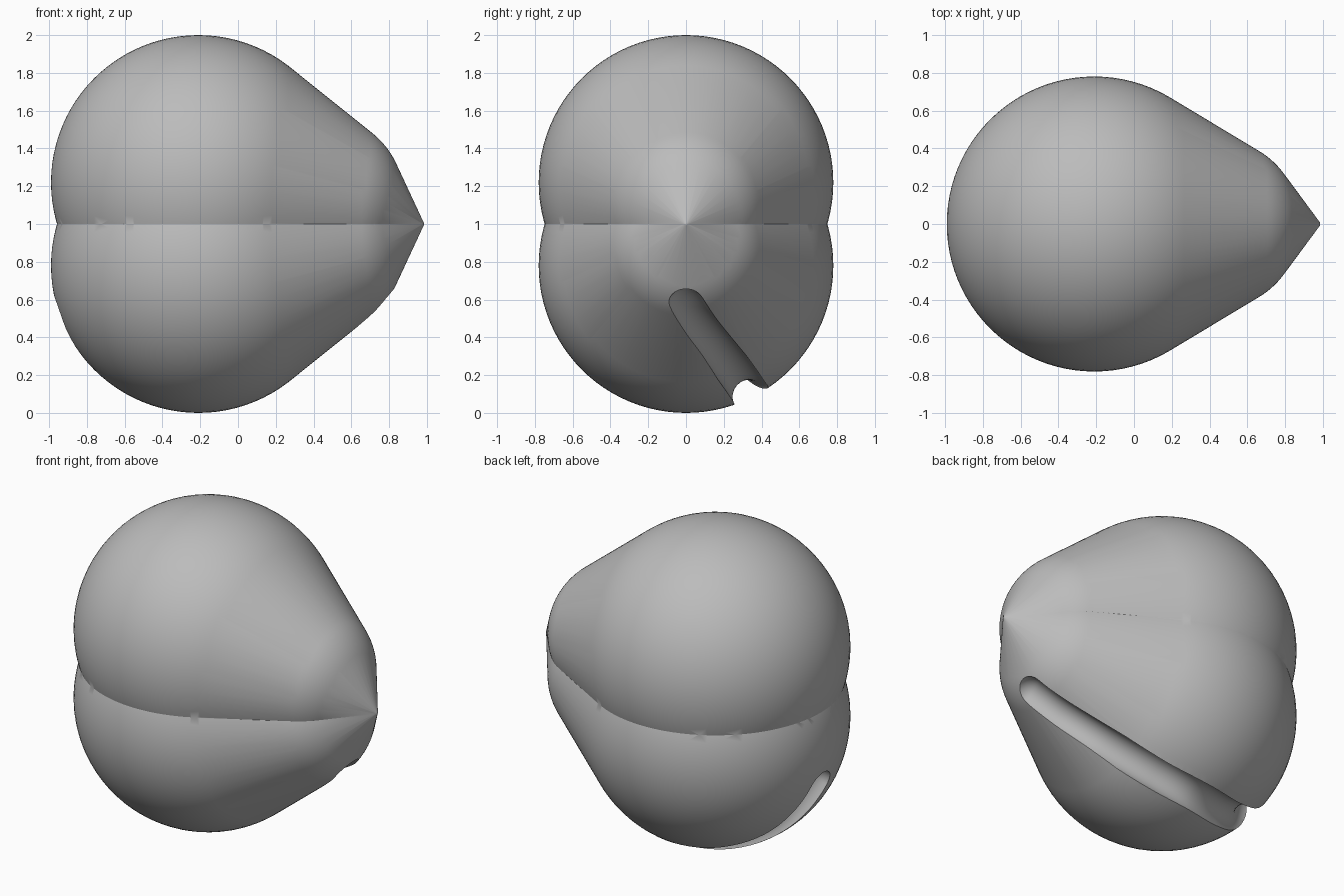
import bpy, bmesh, math
from mathutils import Vector, Matrix

if "Cube" in bpy.data.objects:
    bpy.data.objects.remove(bpy.data.objects["Cube"], do_unlink=True)

grey = bpy.data.materials.new("plain_grey")
grey.use_nodes = True
colour = (0.5, 0.5, 0.5, 1)
grey.diffuse_color = colour
grey.node_tree.nodes["Principled BSDF"].inputs["Base Color"].default_value = colour

SEAM = 1.0
GROOVE_RADIUS = 0.1


def link(name, data):
    obj = bpy.data.objects.new(name, data)
    bpy.context.scene.collection.objects.link(obj)
    return obj


def activate(obj):
    bpy.ops.object.select_all(action='DESELECT')
    obj.select_set(True)
    bpy.context.view_layer.objects.active = obj


# Upper lobe: large ball, small ball and pointed tip wrapped in one skin
bm = bmesh.new()
turn = Matrix.Rotation(math.pi / 2, 4, 'Y')
for x, z, radius, segments in ((-0.21, 1.22, 0.78, 96), (0.43, 1.13, 0.45, 96), (0.967, 1.0, 0.018, 24)):
    bmesh.ops.create_uvsphere(bm, u_segments=segments, v_segments=segments // 2, radius=radius,
                              matrix=Matrix.Translation((x, 0, z)) @ turn)
hull = bmesh.ops.convex_hull(bm, input=bm.verts[:])
inner = {g for g in hull["geom_interior"] + hull["geom_unused"] if isinstance(g, bmesh.types.BMVert)}
bmesh.ops.delete(bm, geom=list(inner), context='VERTS')
skin = {f for f in hull["geom"] if isinstance(f, bmesh.types.BMFace) and f.is_valid}
bmesh.ops.delete(bm, geom=[f for f in bm.faces if f not in skin], context='FACES')

# Trim at the seam and mirror to make the lower lobe
bmesh.ops.bisect_plane(bm, geom=bm.verts[:] + bm.edges[:] + bm.faces[:], plane_co=(0, 0, SEAM),
                       plane_no=(0, 0, 1), clear_inner=True, dist=0.0005)
for v in bm.verts:
    if abs(v.co.z - SEAM) < 0.001:
        v.co.z = SEAM
copy = bmesh.ops.duplicate(bm, geom=bm.verts[:] + bm.edges[:] + bm.faces[:])["geom"]
for v in copy:
    if isinstance(v, bmesh.types.BMVert):
        v.co.z = 2 * SEAM - v.co.z
bmesh.ops.reverse_faces(bm, faces=[f for f in copy if isinstance(f, bmesh.types.BMFace)])
bmesh.ops.remove_doubles(bm, verts=bm.verts[:], dist=0.0005)
bmesh.ops.recalc_face_normals(bm, faces=bm.faces[:])
mesh = bpy.data.meshes.new("body")
bm.to_mesh(mesh)
bm.free()
mesh.materials.append(grey)
body = link("body", mesh)

# Path of the curved groove along the underside
path = [Vector(p) for p in ((0.80, 0, 0.56), (0.65, 0.08, 0.44), (0.40, 0.21, 0.28), (0.08, 0.31, 0.15),
                            (-0.21, 0.345, 0.08), (-0.50, 0.27, 0.10), (-0.75, 0.14, 0.23), (-0.93, 0, 0.53))]
padded = [2 * path[0] - path[1]] + path + [2 * path[-1] - path[-2]]
samples = []
for a, b, c, d in zip(padded, padded[1:], padded[2:], padded[3:]):
    for i in range(24):
        t = i / 24
        samples.append(0.5 * (2 * b + (c - a) * t + (2 * a - 5 * b + 4 * c - d) * t ** 2
                              + (3 * b - a - 3 * c + d) * t ** 3))
samples.append(path[-1])
# Lengthen both ends so the rounded caps lie beyond the path
for end, step in ((0, samples[0] - samples[1]), (-1, samples[-1] - samples[-2])):
    extra = [samples[end] + step.normalized() * GROOVE_RADIUS * k / 12 for k in range(1, 13)]
    samples = extra[::-1] + samples if end == 0 else samples + extra
lengths = [0]
for p, q in zip(samples, samples[1:]):
    lengths.append(lengths[-1] + (q - p).length)

# Round-ended tube used as the cutter
curve = bpy.data.curves.new("groove_cutter", 'CURVE')
curve.dimensions = '3D'
curve.bevel_depth = GROOVE_RADIUS
curve.bevel_resolution = 10
curve.use_fill_caps = True
spline = curve.splines.new('POLY')
spline.points.add(len(samples) - 1)
for point, co, s in zip(spline.points, samples, lengths):
    inset = min(s, lengths[-1] - s) / GROOVE_RADIUS
    point.co = (*co, 1)
    point.radius = max(0.05, math.sqrt(max(0, 1 - max(0, 1 - inset) ** 2)))
cutter = link("groove_cutter", curve)
cutter.hide_render = True
activate(cutter)
bpy.ops.object.convert(target='MESH')
cutter = bpy.context.view_layer.objects.active
bm = bmesh.new()
bm.from_mesh(cutter.data)
bmesh.ops.remove_doubles(bm, verts=bm.verts[:], dist=0.0001)
bmesh.ops.recalc_face_normals(bm, faces=bm.faces[:])
bm.to_mesh(cutter.data)
bm.free()
cutter.data.materials.clear()
cutter.data.materials.append(grey)

# Carve the groove and finish the shading
activate(body)
cut = body.modifiers.new("groove", 'BOOLEAN')
cut.operation = 'DIFFERENCE'
cut.solver = 'EXACT'
cut.object = cutter
bpy.ops.object.modifier_apply(modifier=cut.name)
bpy.data.objects.remove(cutter, do_unlink=True)
bpy.ops.object.shade_smooth_by_angle(angle=math.radians(30))
